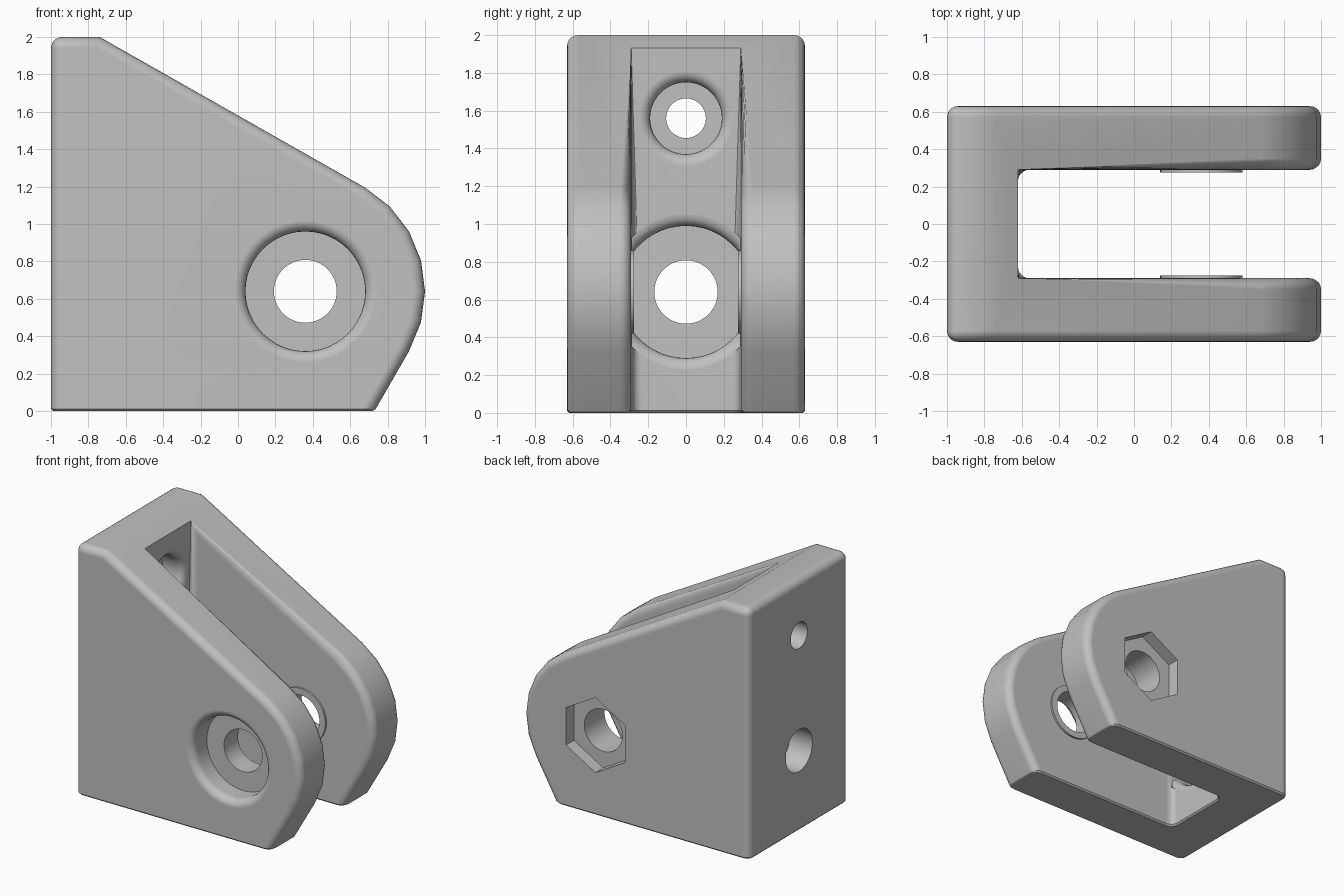
import bpy, bmesh, math
from mathutils import Vector, Matrix

if "Cube" in bpy.data.objects:
    bpy.data.objects.remove(bpy.data.objects["Cube"])

grey = bpy.data.materials.new("plain_grey")
grey.use_nodes = True
grey.diffuse_color = (0.53, 0.53, 0.53, 1)
grey.node_tree.nodes["Principled BSDF"].inputs["Base Color"].default_value = grey.diffuse_color

HALF, GAP, BACK = 0.63, 0.29, -0.62      # outer half width, slot half width, slot floor
PX, PZ, TIP = 0.36, 0.64, 0.64           # pivot centre and arm tip radius
FILLET, HOLE = 0.06, 0.168


def make_object(name, bm):
    bmesh.ops.recalc_face_normals(bm, faces=bm.faces)
    mesh = bpy.data.meshes.new(name)
    bm.to_mesh(mesh)
    bm.free()
    mesh.materials.append(grey)
    obj = bpy.data.objects.new(name, mesh)
    bpy.context.collection.objects.link(obj)
    return obj


def prism(name, outline, y0, y1):
    """Extrude an x-z outline along y."""
    bm = bmesh.new()
    face = bm.faces.new([bm.verts.new((x, y0, z)) for x, z in outline])
    ext = bmesh.ops.extrude_face_region(bm, geom=[face])["geom"]
    bmesh.ops.translate(bm, vec=(0, y1 - y0, 0),
                        verts=[v for v in ext if isinstance(v, bmesh.types.BMVert)])
    return make_object(name, bm)


def lathe(name, profile, origin, axis, sides=48, limit_y=None):
    """Closed turned solid from (radius, depth) points along an axis."""
    bm = bmesh.new()
    rings = []
    for r, d in profile:
        angles = [math.pi / 2 + math.tau * i / sides for i in range(sides)]
        rings.append([bm.verts.new((r * math.cos(a), r * math.sin(a), d)) for a in angles])
    for a, b in zip(rings, rings[1:]):
        for i in range(sides):
            j = (i + 1) % sides
            bm.faces.new((a[i], a[j], b[j], b[i]))
    bm.faces.new(rings[0])
    bm.faces.new(rings[-1])
    turn = Vector(axis).to_track_quat('Z', 'Y').to_matrix().to_4x4()
    bm.transform(Matrix.Translation(origin) @ turn)
    if limit_y:
        for v in bm.verts:
            v.co.y = max(-limit_y, min(limit_y, v.co.y))
    return make_object(name, bm)


def counterbore(bore, depth, hole, length):
    """Profile of a bolt hole with a wide bore and a rounded rim."""
    rim = [(bore + FILLET * (1 - math.cos(t)), FILLET * (1 - math.sin(t)))
           for t in (math.pi / 2 * (1 - i / 5) for i in range(6))]
    return [(bore + FILLET, -0.05)] + rim + [(bore, depth), (hole, depth), (hole, length)]


def combine(target, tool, operation):
    mod = target.modifiers.new(tool.name, 'BOOLEAN')
    mod.operation, mod.object, mod.solver = operation, tool, 'EXACT'
    bpy.context.view_layer.objects.active = target
    bpy.ops.object.modifier_apply(modifier=mod.name)
    bpy.data.objects.remove(tool)


def bevel_edges(obj, rule, size, segments):
    bm = bmesh.new()
    bm.from_mesh(obj.data)
    bmesh.ops.dissolve_limit(bm, angle_limit=0.01, verts=bm.verts, edges=bm.edges)
    edges = [e for e in bm.edges
             if len(e.link_faces) == 2 and e.calc_face_angle() > 0.7 and rule(e)]
    bmesh.ops.bevel(bm, geom=edges, offset=size, offset_type='OFFSET', segments=segments,
                    profile=0.5, affect='EDGES', clamp_overlap=False)
    bm.to_mesh(obj.data)
    bm.free()


# Side outline with a rounded arm tip
tip = [(PX + TIP * math.cos(math.radians(a)), PZ + TIP * math.sin(math.radians(a)))
       for a in range(-30, 61, 15)]
body = prism("clevis_bracket", [(-1, 0), (0.73, 0)] + tip + [(-0.74, 2), (-1, 2)], -HALF, HALF)

# Slot between the two arms
combine(body, prism("slot", [(BACK, -0.2), (1.2, -0.2), (1.2, 2.2), (BACK, 2.2)], -GAP, GAP),
        'DIFFERENCE')


# Rounded edges everywhere but the base and the top of the slot floor
def on_base(e):
    return all(v.co.z < 0.001 for v in e.verts)


def on_slot_top(e):
    a, b = (v.co for v in e.verts)
    return abs(a.x - BACK) < 0.001 and abs(b.x - BACK) < 0.001 and abs(a.z - b.z) < 0.001


bevel_edges(body, lambda e: not on_base(e) and not on_slot_top(e), FILLET, 5)
bevel_edges(body, on_base, 0.012, 1)

# Thin bosses on the inside of each arm
for side in (-1, 1):
    combine(body, lathe("boss", [(0.22, 0), (0.22, 0.06)], (PX, side * 0.275, PZ), (0, side, 0)),
            'UNION')

# Pivot bolt hole with a round bore in front and a nut pocket behind
combine(body, lathe("pivot_hole", counterbore(0.32, 0.18, HOLE, 1.4), (PX, -HALF, PZ), (0, 1, 0)),
        'DIFFERENCE')
combine(body, lathe("nut_pocket", [(0.3, -0.05), (0.3, 0.1)], (PX, HALF, PZ), (0, -1, 0), sides=6),
        'DIFFERENCE')

# Mounting holes through the back plate
for z, bore, hole in ((PZ, 0.35, HOLE), (1.56, 0.19, 0.105)):
    combine(body, lathe("mount_hole", counterbore(bore, 0.18, hole, 0.5), (BACK, 0, z), (-1, 0, 0),
                        limit_y=0.285), 'DIFFERENCE')

# Smooth fillets with flat faces kept flat
bpy.ops.object.select_all(action='DESELECT')
body.select_set(True)
bpy.context.view_layer.objects.active = body
bpy.ops.object.shade_smooth_by_angle(angle=math.radians(32))
weighted = body.modifiers.new("flat_faces", 'WEIGHTED_NORMAL')
weighted.keep_sharp = True
